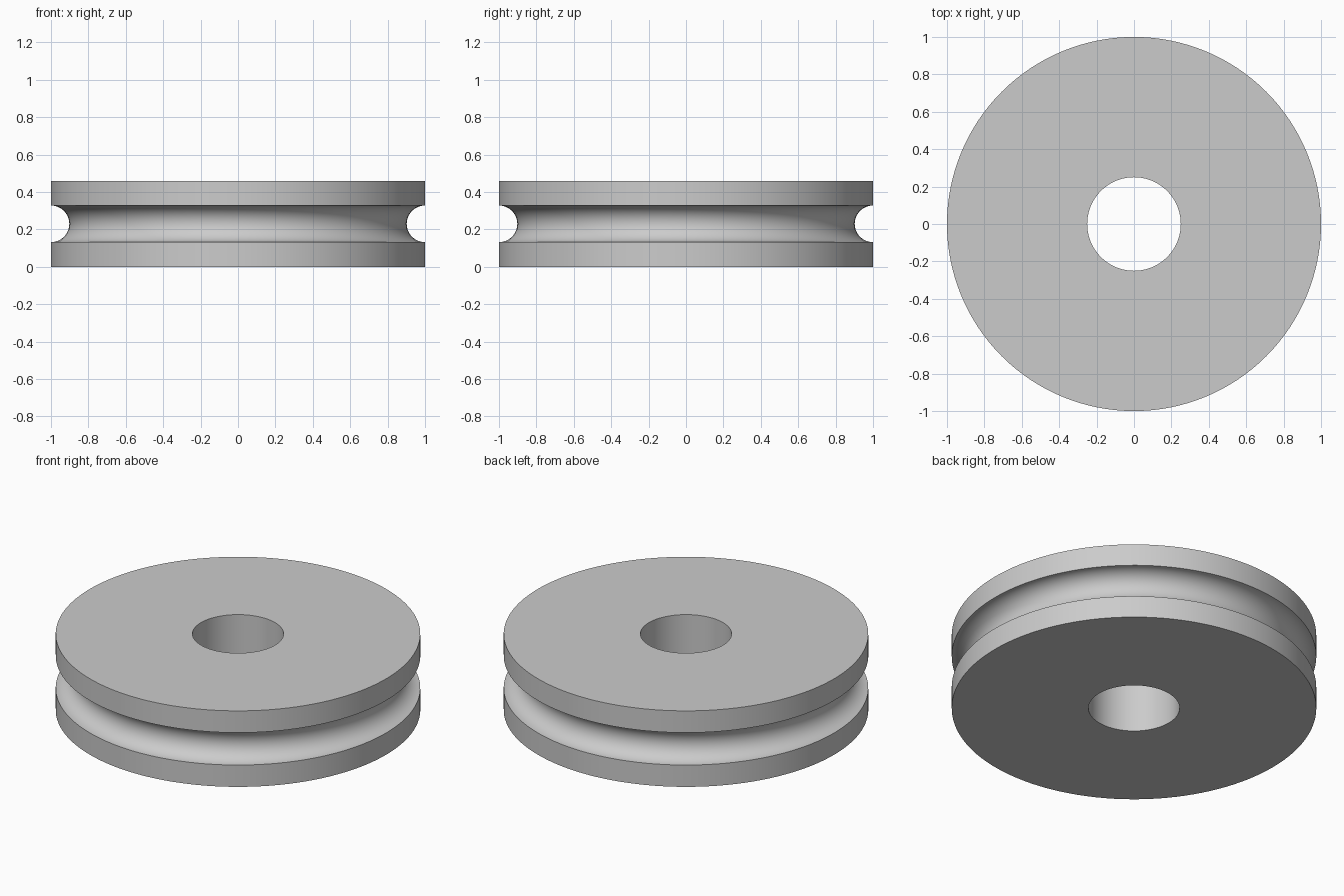
import bpy, bmesh, math

if "Cube" in bpy.data.objects:
    bpy.data.objects.remove(bpy.data.objects["Cube"])

R, HOLE, H = 1.0, 0.25, 0.46      # rim radius, bore radius, height
GROOVE = 0.098                    # radius of the round groove
SEGS, ARC = 128, 24

# Cross-section: bore, flat faces, rim and half-round groove
profile = [(HOLE, 0), (R, 0)]
for i in range(ARC + 1):
    a = math.pi * i / ARC
    profile.append((R - GROOVE * math.sin(a), H / 2 - GROOVE * math.cos(a)))
profile += [(R, H), (HOLE, H)]

# Revolve the closed section around z
bm = bmesh.new()
verts = [bm.verts.new((r, 0, z)) for r, z in profile]
edges = [bm.edges.new((verts[i], verts[(i + 1) % len(verts)])) for i in range(len(verts))]
bmesh.ops.spin(bm, geom=verts + edges, cent=(0, 0, 0), axis=(0, 0, 1),
               angle=2 * math.pi, steps=SEGS, use_duplicate=False)
bmesh.ops.remove_doubles(bm, verts=bm.verts, dist=1e-4)
bmesh.ops.recalc_face_normals(bm, faces=bm.faces)
mesh = bpy.data.meshes.new("pulley_wheel")
bm.to_mesh(mesh)
bm.free()

wheel = bpy.data.objects.new("pulley_wheel", mesh)
bpy.context.collection.objects.link(wheel)

# Plain grey finish
grey = bpy.data.materials.new("light_grey")
grey.diffuse_color = (0.6, 0.6, 0.6, 1)
grey.use_nodes = True
grey.node_tree.nodes["Principled BSDF"].inputs["Base Color"].default_value = grey.diffuse_color
mesh.materials.append(grey)

# Smooth round surfaces, sharp rims
bpy.context.view_layer.objects.active = wheel
wheel.select_set(True)
bpy.ops.object.shade_smooth_by_angle(angle=math.radians(30))
